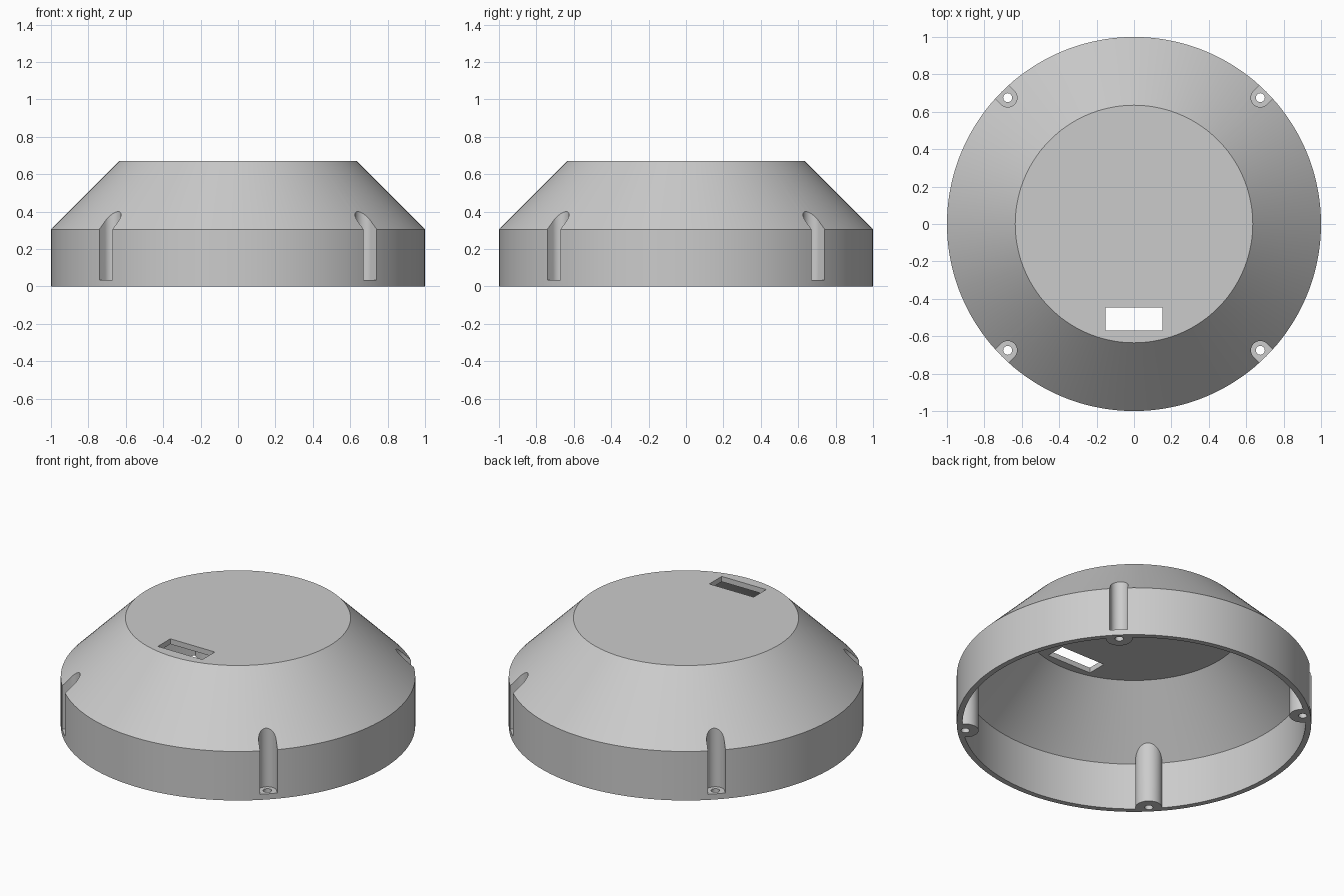
import bpy, bmesh
from math import pi, sin, cos, radians

if "Cube" in bpy.data.objects:
    bpy.data.objects.remove(bpy.data.objects["Cube"])

SEGMENTS = 144
WALL = 0.033
RIM_Z, TOP_Z, TOP_R = 0.305, 0.67, 0.635
SCREW_R = 0.955                      # distance of the screws from the axis
CORNERS = [radians(a) for a in (45, 135, 225, 315)]

grey = bpy.data.materials.new("plain grey")
grey.use_nodes = True
colour = (0.6, 0.6, 0.6, 1)
grey.diffuse_color = colour
grey.node_tree.nodes["Principled BSDF"].inputs["Base Color"].default_value = colour


def circle(radius, count):
    return [(radius * cos(2 * pi * i / count), radius * sin(2 * pi * i / count))
            for i in range(count)]


def loft(name, rings):
    """Closed solid through a stack of (outline, z) rings."""
    bm = bmesh.new()
    loops = [[bm.verts.new((x, y, z)) for x, y in outline] for outline, z in rings]
    for low, high in zip(loops, loops[1:]):
        for i in range(len(low)):
            j = (i + 1) % len(low)
            bm.faces.new((low[i], low[j], high[j], high[i]))
    bm.faces.new(loops[0][::-1])
    bm.faces.new(loops[-1])
    mesh = bpy.data.meshes.new(name)
    bm.to_mesh(mesh)
    bm.free()
    mesh.materials.append(grey)
    obj = bpy.data.objects.new(name, mesh)
    bpy.context.collection.objects.link(obj)
    return obj


def at_corner(outline, angle):
    """Move an outline out to a screw position, its +x pointing outward."""
    return [((x + SCREW_R) * cos(angle) - y * sin(angle),
             (x + SCREW_R) * sin(angle) + y * cos(angle)) for x, y in outline]


def subtract(target, cutter):
    cutter.hide_render = True
    mod = target.modifiers.new("cut", 'BOOLEAN')
    mod.operation = 'DIFFERENCE'
    mod.solver = 'EXACT'
    mod.object = cutter
    bpy.ops.object.select_all(action='DESELECT')
    bpy.context.view_layer.objects.active = target
    target.select_set(True)
    bpy.ops.object.modifier_apply(modifier=mod.name)
    bpy.data.objects.remove(cutter)


# Outer form: short drum with a cone on top
housing = loft("housing", [(circle(1, SEGMENTS), 0),
                           (circle(1, SEGMENTS), RIM_Z),
                           (circle(TOP_R, SEGMENTS), TOP_Z)])

# Hollow, open at the bottom, with the screw posts left standing
inset = WALL * 0.414
cavity = loft("cavity", [(circle(1 - WALL, SEGMENTS), -0.1),
                         (circle(1 - WALL, SEGMENTS), RIM_Z - inset),
                         (circle(TOP_R - inset, SEGMENTS), TOP_Z - WALL)])
for angle in CORNERS:
    subtract(cavity, loft("post", [(at_corner(circle(0.075, 40), angle), z)
                                   for z in (-0.2, 0.6)]))
subtract(housing, cavity)

# U-shaped screw slots open to the outside, and through holes in their floors
slot = [(0.05 * cos(pi / 2 + pi * i / 20), 0.05 * sin(pi / 2 + pi * i / 20))
        for i in range(21)] + [(0.2, -0.05), (0.2, 0.05)]
for angle in CORNERS:
    subtract(housing, loft("slot", [(at_corner(slot, angle), z) for z in (0.035, 0.6)]))
    subtract(housing, loft("hole", [(at_corner(circle(0.024, 24), angle), z)
                                    for z in (-0.1, 0.1)]))

# Rectangular window in the top
window = [(-0.153, -0.57), (0.153, -0.57), (0.153, -0.447), (-0.153, -0.447)]
subtract(housing, loft("window", [(window, z) for z in (0.55, 0.8)]))

# Smooth round walls, sharp edges
bpy.ops.object.select_all(action='DESELECT')
bpy.context.view_layer.objects.active = housing
housing.select_set(True)
bpy.ops.object.shade_smooth_by_angle(angle=radians(30))
